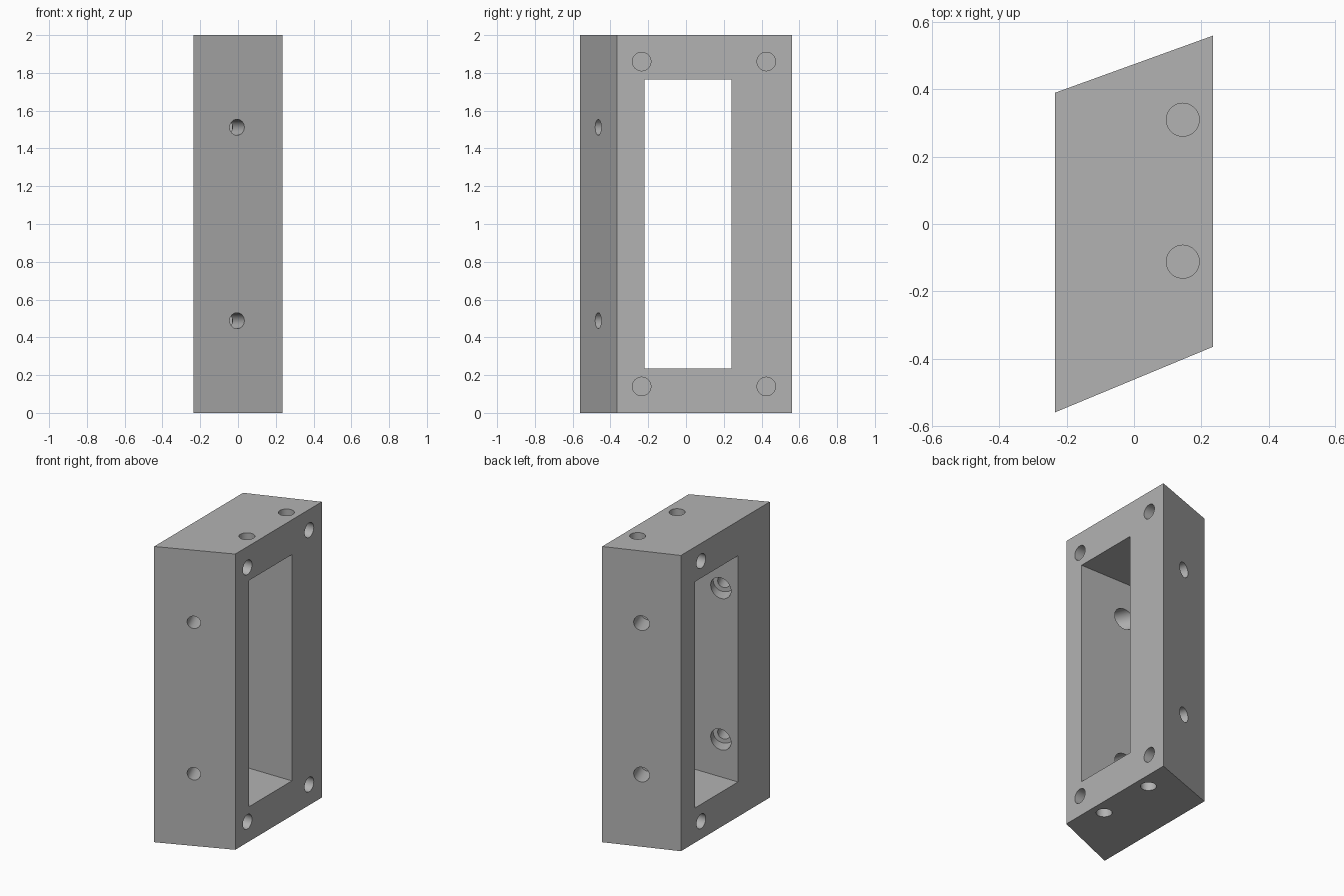
import bpy
import bmesh
from math import cos, sin, radians
from mathutils import Vector

old = bpy.data.objects.get("Cube")
if old:
    bpy.data.objects.remove(old, do_unlink=True)

grey = bpy.data.materials.new("mid grey")
grey.use_nodes = True
colour = (0.45, 0.45, 0.45, 1)
grey.diffuse_color = colour
grey.node_tree.nodes["Principled BSDF"].inputs["Base Color"].default_value = colour


def prism(name, outline, bottom, top):
    """Extrude a plan outline between two heights."""
    bm = bmesh.new()
    face = bm.faces.new([bm.verts.new((x, y, bottom)) for x, y in outline])
    out = bmesh.ops.extrude_face_region(bm, geom=[face])
    verts = [g for g in out["geom"] if isinstance(g, bmesh.types.BMVert)]
    bmesh.ops.translate(bm, verts=verts, vec=(0, 0, top - bottom))
    bmesh.ops.recalc_face_normals(bm, faces=bm.faces)
    mesh = bpy.data.meshes.new(name)
    bm.to_mesh(mesh)
    bm.free()
    obj = bpy.data.objects.new(name, mesh)
    bpy.context.collection.objects.link(obj)
    mesh.materials.append(grey)
    return obj


def cut(cutter):
    """Subtract a cutter from the block and discard it."""
    cutter.hide_render = True
    mod = block.modifiers.new("cut", 'BOOLEAN')
    mod.operation = 'DIFFERENCE'
    mod.solver = 'EXACT'
    mod.object = cutter
    bpy.ops.object.select_all(action='DESELECT')
    bpy.context.view_layer.objects.active = block
    block.select_set(True)
    bpy.ops.object.modifier_apply(modifier=mod.name)
    bpy.data.objects.remove(cutter, do_unlink=True)


def drill(start, direction, depth, radius=0.049, lead=0.08):
    """Drill a round hole inwards from a point on a face."""
    d = Vector(direction).normalized()
    bpy.ops.mesh.primitive_cylinder_add(
        vertices=48, radius=radius, depth=depth + lead,
        location=Vector(start) + d * (depth - lead) / 2,
        rotation=d.to_track_quat('Z', 'Y').to_euler())
    drill_bit = bpy.context.object
    drill_bit.name = "hole_cutter"
    drill_bit.data.materials.append(grey)
    cut(drill_bit)


# Block with slanted front and back faces
half = 0.235
block = prism("frame_block", [(-half, -0.56), (half, -0.365),
                              (half, 0.56), (-half, 0.39)], 0, 2)

# Rectangular window straight through the sides
cut(prism("window_cutter", [(-1, -0.22), (1, -0.22), (1, 0.24), (-1, 0.24)],
          0.235, 1.765))

front_in = Vector((-sin(radians(22.5)), cos(radians(22.5)), 0))
back_in = Vector((sin(radians(20)), -cos(radians(20)), 0))

for side in (-1, 1):
    # Left face corner holes and the single right face holes
    for y in (-0.235, 0.425):
        drill((half, y, 1 + side * 0.86), (-1, 0, 0), 0.2)
    drill((-half, 0.174, 1 + side * 0.88), (1, 0, 0), 0.2)

    # Top and bottom holes
    for y in (-0.112, 0.31):
        drill((0.145, y, 1 + side), (0, 0, -side), 0.18)

    # Front through holes, counterbored from inside the window
    z = 1 + side * 0.512
    start = Vector((-0.005, -0.465, z))
    drill(start, front_in, 0.4, 0.042)
    drill(start + front_in * 0.265, -front_in, 0.1, 0.07)

    # Back blind holes
    drill((0, 0.475, z), back_in, 0.16, 0.05)

bpy.ops.object.select_all(action='DESELECT')
block.select_set(True)
bpy.context.view_layer.objects.active = block
bpy.ops.object.shade_smooth_by_angle(angle=radians(30))
